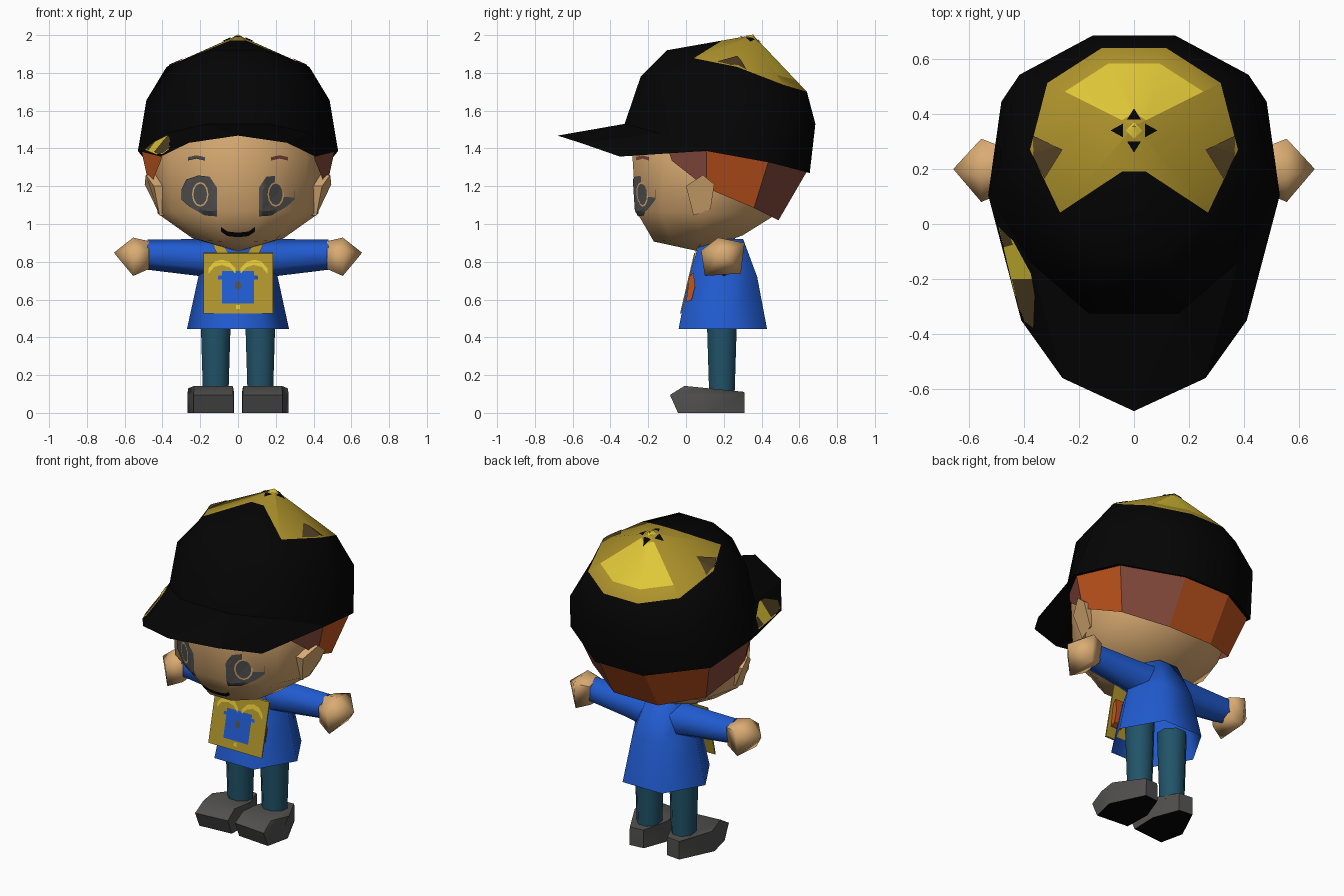
import bpy, bmesh, math
from mathutils import Vector
from mathutils.bvhtree import BVHTree

if "Cube" in bpy.data.objects:
    bpy.data.objects.remove(bpy.data.objects["Cube"])

COLORS = {"black": (.0013, .0013, .0013), "gold": (.43, .295, .025), "yellow": (.75, .58, .04),
          "orange": (.54, .092, .013), "maroon": (.23, .066, .045), "skin": (.70, .41, .17),
          "blue": (.015, .105, .63), "teal": (.015, .086, .14), "grey": (.082, .08, .078),
          "dark_gold": (.085, .052, .016)}
MATS = {}
for key, rgb in COLORS.items():
    MATS[key] = bpy.data.materials.new(key)
    MATS[key].diffuse_color = (*rgb, 1)
SIDES = ((1, "right"), (-1, "left"))


def finish(bm, name, names, smooth=None):
    me = bpy.data.meshes.new(name)
    bm.to_mesh(me)
    bm.free()
    for n in names:
        me.materials.append(MATS[n])
    ob = bpy.data.objects.new(name, me)
    bpy.context.collection.objects.link(ob)
    if smooth:
        bpy.ops.object.select_all(action='DESELECT')
        ob.select_set(True)
        bpy.context.view_layer.objects.active = ob
        bpy.ops.object.shade_smooth_by_angle(angle=math.radians(smooth))
    return ob


def build(name, polys, smooth=None):
    """polys: list of (points, colour name)"""
    names = list(dict.fromkeys(c for _, c in polys))
    bm = bmesh.new()
    for pts, c in polys:
        f = bm.faces.new([bm.verts.new(p) for p in pts])
        f.material_index = names.index(c)
    bmesh.ops.remove_doubles(bm, verts=bm.verts, dist=1e-4)
    bmesh.ops.recalc_face_normals(bm, faces=bm.faces)
    return finish(bm, name, names, smooth)


def loft(rings, color, ends=(True, True), closed=True):
    polys = []
    for a, b in zip(rings, rings[1:]):
        n = max(len(a), len(b))
        for i in range(n if closed else n - 1):
            j = (i + 1) % n
            if len(b) == 1:
                polys.append(([a[i], a[j], b[0]], color))
            else:
                polys.append(([a[i], a[j], b[j], b[i]], color))
    for use, r in zip(ends, (rings[0], rings[-1])):
        if use and len(r) > 2:
            polys.append((r, color))
    return polys


def ring(front, back, rx, rear=1.0, fore=1.0, shift=(0, 0)):
    """tilted ten-sided ring from its front and back (y, z); rear and fore widen the
    diagonals, shift moves the two side points in y and z"""
    cy, cz = (front[0] + back[0]) / 2, (front[1] + back[1]) / 2
    out = []
    for k in range(10):
        a = math.radians(36 * k)
        t = math.sin(a) / math.sin(math.radians(72))
        x = rx * math.cos(a)
        if k in (1, 4):
            x, t = x * rear, t * (2 * rear - 1)
        elif k in (6, 9):
            x *= fore
        p = Vector((x, cy + t * (back[0] - front[0]) / 2, cz + t * (back[1] - front[1]) / 2))
        if k in (0, 5):
            p += Vector((0, *shift))
        out.append(p)
    return out


def ngon(c, r, n, axis='z', phase=0.0):
    pts = []
    for k in range(n):
        a = 2 * math.pi * k / n + phase
        u, v = r * math.cos(a), r * math.sin(a)
        pts.append(Vector(c) + Vector((u, v, 0) if axis == 'z' else (0, u, v)))
    return pts


def mirror(pts, s):
    return [Vector((p[0] * s, p[1], p[2])) for p in pts]


def decal(name, shapes, target, color, top=False, lift=.006):
    """thin painted shape projected onto a part, from the front or the top"""
    me = target.data
    tree = BVHTree.FromPolygons([v.co for v in me.vertices], [p.vertices[:] for p in me.polygons])
    d = Vector((0, 0, -1)) if top else Vector((0, 1, 0))
    bm = bmesh.new()
    for s in shapes:
        bm.faces.new([bm.verts.new((u, v, 4) if top else (u, -3, v)) for u, v in s])
    bmesh.ops.poke(bm, faces=bm.faces[:])
    bmesh.ops.subdivide_edges(bm, edges=bm.edges[:], cuts=3, use_grid_fill=True)
    missed = []
    for v in bm.verts:
        hit = tree.ray_cast(v.co, d)[0]
        if hit is None:
            missed.append(v)
        else:
            v.co = hit - d * lift
    bmesh.ops.delete(bm, geom=missed, context='VERTS')
    bm.normal_update()
    for f in bm.faces:
        if f.normal.dot(d) > 0:
            f.normal_flip()
    return finish(bm, name, [color])


def stroke(pts, w):
    return [[(a[0], a[1] - w), (b[0], b[1] - w), (b[0], b[1] + w), (a[0], a[1] + w)]
            for a, b in zip(pts, pts[1:])]


# Head
head = build("head", loft([
    [Vector((0, .07, .855))], ring((-.17, .907), (.3, .94), .24), ring((-.265, 1.07), (.46, 1.04), .425),
    ring((-.285, 1.38), (.6, 1.26), .465, 1, .97), ring((-.26, 1.52), (.58, 1.4), .43, 1, .9)][::-1], "skin"), 60)

# Ears
ear = [(.445, 0, 1.2), (.488, .09, 1.26), (.494, .15, 1.21), (.43, .13, 1.08), (.415, .04, 1.045)]
for s, side in SIDES:
    build(side + "_ear", loft([mirror([(.35, y, z) for _, y, z in ear], s), mirror(ear, s)], "skin"))

# Face paint
eye = [(.30, 1.18), (.275, 1.235), (.21, 1.257), (.15, 1.25), (.11, 1.19), (.11, 1.04),
       (.175, 1.045), (.255, 1.09), (.30, 1.13)]
for s, side in SIDES:
    def oval(w, h):
        return [[(s * .2 + w * math.cos(k * math.pi / 6), 1.157 + h * math.sin(k * math.pi / 6)) for k in range(12)]]
    decal(side + "_eye", [[(s * u, v) for u, v in eye]], head, "grey")
    decal(side + "_eye_ring", oval(.044, .066), head, "skin", lift=.008)
    decal(side + "_pupil", oval(.036, .057), head, "grey", lift=.0095)
    decal(side + "_eyebrow", stroke([(s * .265, 1.345), (s * .22, 1.355), (s * .175, 1.345)], .009),
          head, "maroon" if s > 0 else "grey")
decal("mouth", stroke([(-.09, .972), (-.055, .948), (0, .942), (.055, .948), (.09, .972)], .012), head, "black")

# Cap crown with gold top patch
r1 = ring((-.325, 1.53), (.655, 1.27), .53, 1, .88, (-.06, -.013))
r1[1], r1[4] = mirror([(.482, .445, 1.325)], 1)[0], mirror([(.482, .445, 1.325)], -1)[0]
r2 = ring((-.24, 1.78), (.685, 1.53), .485, 1.06, .95)
r3 = ring((-.10, 1.92), (.64, 1.70), .378, 1.03, .88, (0, .022))
apex = Vector((0, .355, 2.0))
polys = loft([r1, r2, r3], "black", (True, False))
near = [apex.lerp(p, .36) for p in r3]
small = [apex.lerp(p, .14) for p in r3]
mid = [apex.lerp(p, .8) for p in r3]
for i in range(10):
    j = (i + 1) % 10
    if i in (1, 2, 3):
        polys += [([apex, small[i], small[j]], "gold"), ([small[i], mid[i], mid[j], small[j]], "yellow"),
                  ([mid[i], r3[i], r3[j], mid[j]], "gold")]
    elif i in (0, 4, 5, 9):
        polys.append(([apex, r3[i], r3[j]], "gold"))
    else:
        polys.append(([apex, near[i], near[j]], "gold"))
        if i == 7:
            polys.append(([near[i], r3[i], r3[j], near[j]], "black"))
        else:
            o, q = (i, j) if i == 6 else (j, i)
            polys += [([r3[o], near[o], near[q]], "gold"), ([r3[o], near[q], r3[q]], "black")]
crown = build("cap_crown", polys, 60)
for s, side in SIDES:
    decal(side + "_cap_patch", [[(s * .26, .27), (s * .365, .32), (s * .365, .24), (s * .325, .165)]],
          crown, "dark_gold", True)
decal("cap_top_star", [[(c * .04 - n * .025, .34 + n * .04 + c * .025), (c * .085, .34 + n * .08),
                        (c * .04 + n * .025, .34 + n * .04 - c * .025)]
                       for c, n in ((1, 0), (0, 1), (-1, 0), (0, -1))], crown, "black", True)
decal("cap_button", [[(-.03, .34), (0, .31), (.03, .34), (0, .37)]], crown, "yellow", True, .003)

# Cap brim
tip = Vector((0, -.68, 1.468))
polys = [([r1[7], r1[8], tip], "black")]
for s, a, b, c in ((1, r1[0], r1[9], r1[8]), (-1, r1[5], r1[6], r1[7])):
    o1, o2 = mirror([(.26, -.56, 1.43), (.41, -.35, 1.357)], s)
    polys += [([a, b, o2], "black"), ([b, c, o1], "black"), ([b, o1, o2], "black"), ([c, tip, o1], "black")]
brim = build("cap_brim", polys)
decal("brim_patch", [[(-.492, -.01), (-.44, -.06), (-.375, -.18), (-.36, -.26), (-.365, -.38), (-.412, -.345)]],
      brim, "yellow", True, .004)
decal("brim_patch_low", [[(-.444, -.2), (-.37, -.2), (-.36, -.26), (-.365, -.38), (-.412, -.345)]],
      brim, "dark_gold", True, .008)
decal("brim_patch_high", [[(-.49, -.01), (-.45, -.05), (-.44, -.075), (-.474, -.085)]], brim, "dark_gold", True, .008)

# Hair band below the cap
mid_c = Vector((0, .165, 1.4))
upper = [mid_c.lerp(r1[k % 10], .965) for k in range(-1, 7)]
upper[0], upper[7] = Vector((.39, -.10, 1.41)), Vector((-.39, -.10, 1.41))
half = [(.408, -.075, 1.335), (.468, .11, 1.19), (.39, .36, 1.085), (.15, .49, 1.02)]
lower = mirror(half, 1) + mirror(half, -1)[::-1]
polys = loft([upper, lower], "orange", (False, False), False)
for k in (0, 2, 5):
    polys[k] = (polys[k][0], "maroon")
build("hair", polys)

# Shirt body and neck
build("shirt", loft([ngon((0, .195, .445), .27, 6), ngon((0, .195, .72), .21, 6),
                     ngon((0, .19, .92), .13, 6)], "blue", (False, True)), 70)
build("neck", loft([ngon((0, .17, .84), .09, 8), ngon((0, .17, .95), .09, 8)], "skin"), 40)

# Arms, hands, legs and shoes
palm = [(.08, .86), (.17, .928), (.31, .90), (.29, .738), (.1, .725)]
sole = [(.08, .3), (.02, .12), (.025, -.065), (.235, -.085), (.268, .08), (.17, .31)]
for s, side in SIDES:
    build(side + "_sleeve", loft([mirror(ngon((x, .2, z), r, 6, 'x', math.pi / 6), s)
                                  for x, z, r in ((.06, .81, .115), (.2, .822, .098), (.48, .838, .08))], "blue"), 70)
    cuff = [(.47, .2 + (y - .2) * .7, .838 + (z - .83) * .72) for y, z in palm]
    build(side + "_hand", loft([mirror(cuff, s), mirror([(.555, y, z) for y, z in palm], s),
                                mirror([(.657, .2, .848)], s)], "skin"), 75)
    build(side + "_leg", loft([mirror(ngon((.118, .19, z), r, 8, 'z', math.pi / 8), s)
                               for z, r in ((.1, .073), (.55, .088))], "teal"), 60)
    bottom = [(x, .3 - (.3 - y) * .89, 0) for x, y in sole]
    middle = [(x, y, .095) for x, y in sole]
    top = [(.145 + (x - .145) * .97, .3 - (.3 - y) * .8, .142 - .1 * (.3 - (.3 - y) * .8)) for x, y in sole]
    polys = loft([mirror(p, s) for p in (bottom, middle, top)], "grey", (False, True))
    polys.append((mirror(bottom, s), "black"))
    build(side + "_shoe", polys, 50)

# Bag panel on the chest with its straps, emblem and side tab
edge = [(-.182, -.032, .525), (.185, -.032, .525), (.185, .043, .845), (-.182, .043, .845)]
panel = build("chest_panel", loft([[Vector(p) for p in edge],
                                   [Vector(p) + Vector((0, .008, .003)) for p in edge]], "gold"))
decal("panel_square", [[(-.085, .58), (.085, .58), (.085, .75), (-.085, .75)]], panel, "blue", lift=.004)
decal("panel_dot", [[(-.018, .665), (0, .65), (.018, .665), (.012, .695), (-.012, .695)]], panel, "grey", lift=.007)
decal("panel_stud", [[(-.01, .55), (.01, .55), (.01, .57), (-.01, .57)]], panel, "yellow", lift=.004)
tab = [(0, .585), (.03, .6), (.048, .67), (.04, .745), (.018, .72)]
build("panel_tab", loft([[Vector((x, y, z)) for y, z in tab] for x in (.1, .168)], "orange"))
for s, side in SIDES:
    decal(side + "_panel_arc", stroke([(s * .155, .752), (s * .125, .787), (s * .085, .797), (s * .045, .785),
                                       (s * .012, .75)], .014), panel, "yellow", lift=.004)
    build(side + "_strap", [(mirror([(.05, .044, .84), (.11, .044, .84), (.14, .085, .905), (.09, .07, .905)], s), "gold")])

for m in bpy.data.materials:
    if m.users and not m.is_grease_pencil:
        m.use_nodes = True
        m.node_tree.nodes["Principled BSDF"].inputs["Base Color"].default_value = m.diffuse_color
